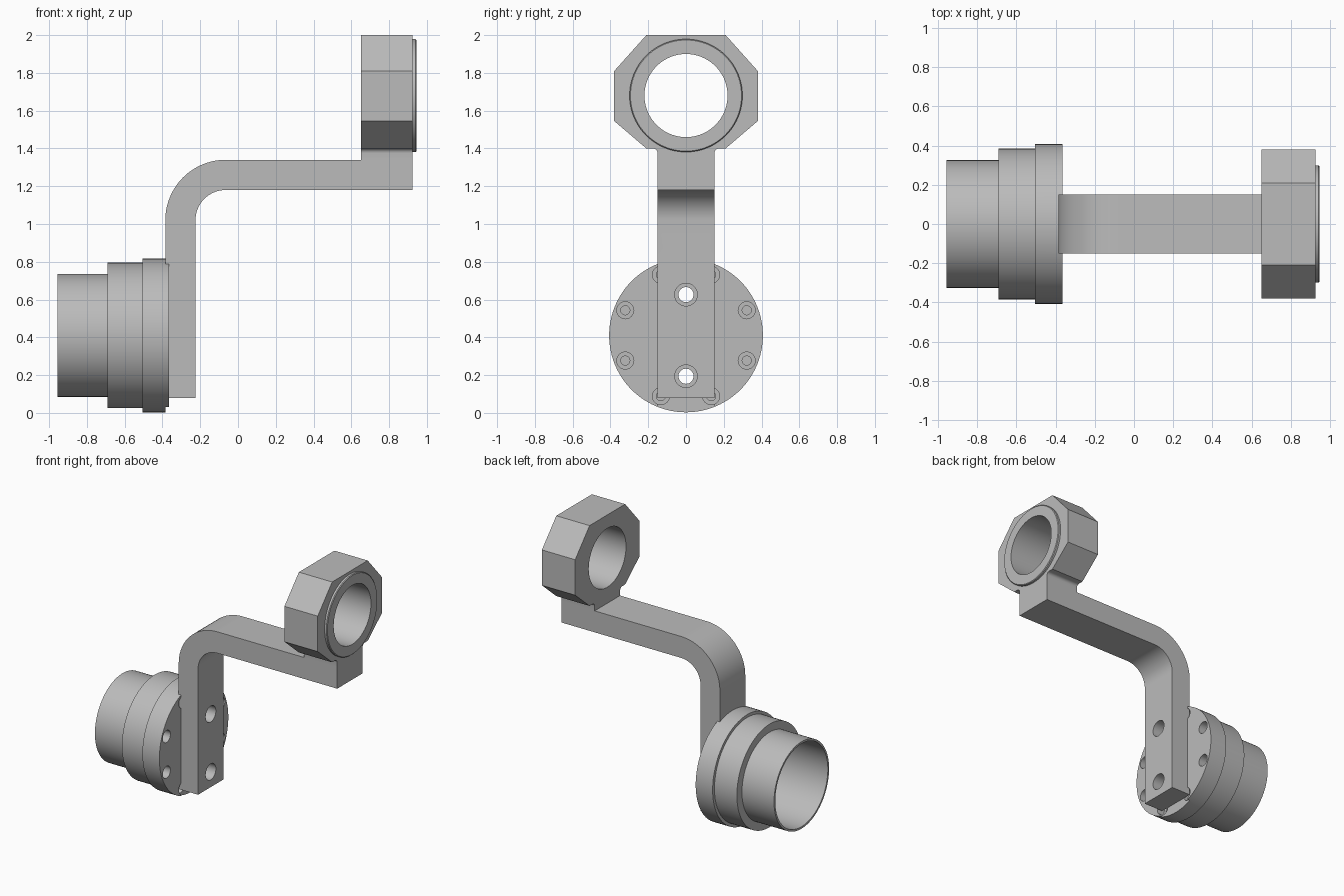
import bpy, bmesh, math
from mathutils import Matrix, Vector

cube = bpy.data.objects.get("Cube")
if cube:
    bpy.data.objects.remove(cube, do_unlink=True)

grey = bpy.data.materials.new("machined_grey")
grey.use_nodes = True
colour = (0.5, 0.5, 0.5, 1)
grey.diffuse_color = colour
grey.node_tree.nodes["Principled BSDF"].inputs["Base Color"].default_value = colour

HUB_Z, RING_Z = 0.41, 1.68
SLOT_X, FACE_X = -0.385, -0.365
HALF_W = 0.15


def make_object(name, bm):
    bmesh.ops.recalc_face_normals(bm, faces=bm.faces)
    mesh = bpy.data.meshes.new(name)
    bm.to_mesh(mesh)
    bm.free()
    mesh.materials.append(grey)
    ob = bpy.data.objects.new(name, mesh)
    bpy.context.collection.objects.link(ob)
    return ob


def lathe(name, profile, z, steps=96):
    """Spin (x, radius) points around an axis along x; radius 0 closes on the axis."""
    bm = bmesh.new()
    verts = [bm.verts.new((x, 0, r)) for x, r in profile]
    edges = [bm.edges.new(pair) for pair in zip(verts, verts[1:] + verts[:1])]
    bmesh.ops.spin(bm, geom=verts + edges, cent=(0, 0, 0), axis=(1, 0, 0),
                   angle=math.tau, steps=steps, use_merge=False)
    bmesh.ops.remove_doubles(bm, verts=bm.verts, dist=1e-5)
    bmesh.ops.dissolve_degenerate(bm, edges=bm.edges, dist=1e-6)
    loose = [e for e in bm.edges if not e.link_faces]
    bmesh.ops.delete(bm, geom=loose, context='EDGES')
    bmesh.ops.translate(bm, verts=bm.verts, vec=(0, 0, z))
    return make_object(name, bm)


def prism(name, points, depth):
    """Extrude a closed outline of 3D points along the depth vector."""
    bm = bmesh.new()
    face = bm.faces.new([bm.verts.new(p) for p in points])
    extruded = bmesh.ops.extrude_face_region(bm, geom=[face])
    bmesh.ops.translate(bm, vec=depth,
                        verts=[v for v in extruded["geom"] if isinstance(v, bmesh.types.BMVert)])
    return make_object(name, bm)


def drill(x0, x1, y, z, radius):
    bm = bmesh.new()
    turn = Matrix.Translation(((x0 + x1) / 2, y, z)) @ Matrix.Rotation(math.pi / 2, 4, 'Y')
    bmesh.ops.create_cone(bm, cap_ends=True, segments=32, radius1=radius,
                          radius2=radius, depth=x1 - x0, matrix=turn)
    return make_object("drill", bm)


def cut(ob, cutters):
    """Subtract each cutter, bake the result and remove the cutter."""
    for cutter in cutters:
        cutter.hide_render = True
        mod = ob.modifiers.new("cut", 'BOOLEAN')
        mod.operation, mod.solver, mod.object = 'DIFFERENCE', 'EXACT', cutter
        bpy.context.view_layer.objects.active = ob
        bpy.ops.object.modifier_apply(modifier=mod.name)
        bpy.data.objects.remove(cutter, do_unlink=True)


def arc(cx, cz, radius, start, end, steps=20):
    angles = [math.radians(start + (end - start) * i / steps) for i in range(steps + 1)]
    return [(cx + radius * math.cos(a), cz + radius * math.sin(a)) for a in angles]


# Stepped cup, open on the left end and closed by the flange
cup = lathe("stepped_cup", [(-0.955, 0.31), (-0.955, 0.325), (-0.69, 0.325), (-0.69, 0.385),
                            (-0.505, 0.385), (-0.505, 0.407), (FACE_X, 0.407),
                            (FACE_X, 0), (-0.5, 0), (-0.5, 0.31)], HUB_Z)

# Locating slot across the flange, bolt circle and two mounting holes
slot = prism("slot", [(SLOT_X, -HALF_W, -0.1), (SLOT_X, HALF_W, -0.1),
                      (SLOT_X, HALF_W, 0.95), (SLOT_X, -HALF_W, 0.95)], Vector((0.1, 0, 0)))
cutters = [slot]
for i in range(8):
    a = math.radians(22.5 + 45 * i)
    y, z = 0.348 * math.cos(a), HUB_Z + 0.348 * math.sin(a)
    cutters += [drill(-0.425, -0.3, y, z, 0.045), drill(-0.48, -0.3, y, z, 0.024)]
mount_z = (HUB_Z - 0.216, HUB_Z + 0.216)
cutters += [drill(-0.6, -0.3, 0, z, 0.04) for z in mount_z]
cut(cup, cutters)

# Bent flat arm with two bolt holes
outline = [(0.925, 1.18), (0.925, 1.34)]
outline += arc(-0.065, 1.02, 0.32, 90, 180)
outline += [(SLOT_X, 0.08), (-0.225, 0.08)]
outline += arc(-0.065, 1.02, 0.16, 180, 90)
arm = prism("bent_arm", [(x, -HALF_W, z) for x, z in outline], Vector((0, 2 * HALF_W, 0)))
cut(arm, [drill(-0.5, -0.1, 0, z, 0.06) for z in mount_z])

# Octagonal head with a filleted neck standing on the arm
half = [(HALF_W, 1.34)] + arc(0.175, 1.375, 0.025, 180, 90, 6)
half += [(0.21, 1.40), (0.38, 1.545), (0.38, 1.81), (0.21, 2.0)]
outline = half + [(-y, z) for y, z in reversed(half)]
head = prism("octagonal_head", [(0.65, y, z) for y, z in outline], Vector((0.275, 0, 0)))
bore = lathe("bore", [(0.5, 0), (0.5, 0.22), (1.1, 0.22), (1.1, 0)], RING_Z)
cut(head, [bore])

# Raised collar around the bore
collar = lathe("bore_collar", [(0.91, 0.22), (0.91, 0.299), (0.94, 0.299),
                               (0.945, 0.294), (0.945, 0.22)], RING_Z)

# Smooth round walls, keep edges crisp
bpy.ops.object.select_all(action='DESELECT')
for ob in (cup, arm, head, collar):
    ob.select_set(True)
bpy.context.view_layer.objects.active = cup
bpy.ops.object.shade_smooth_by_angle(angle=math.radians(30))
